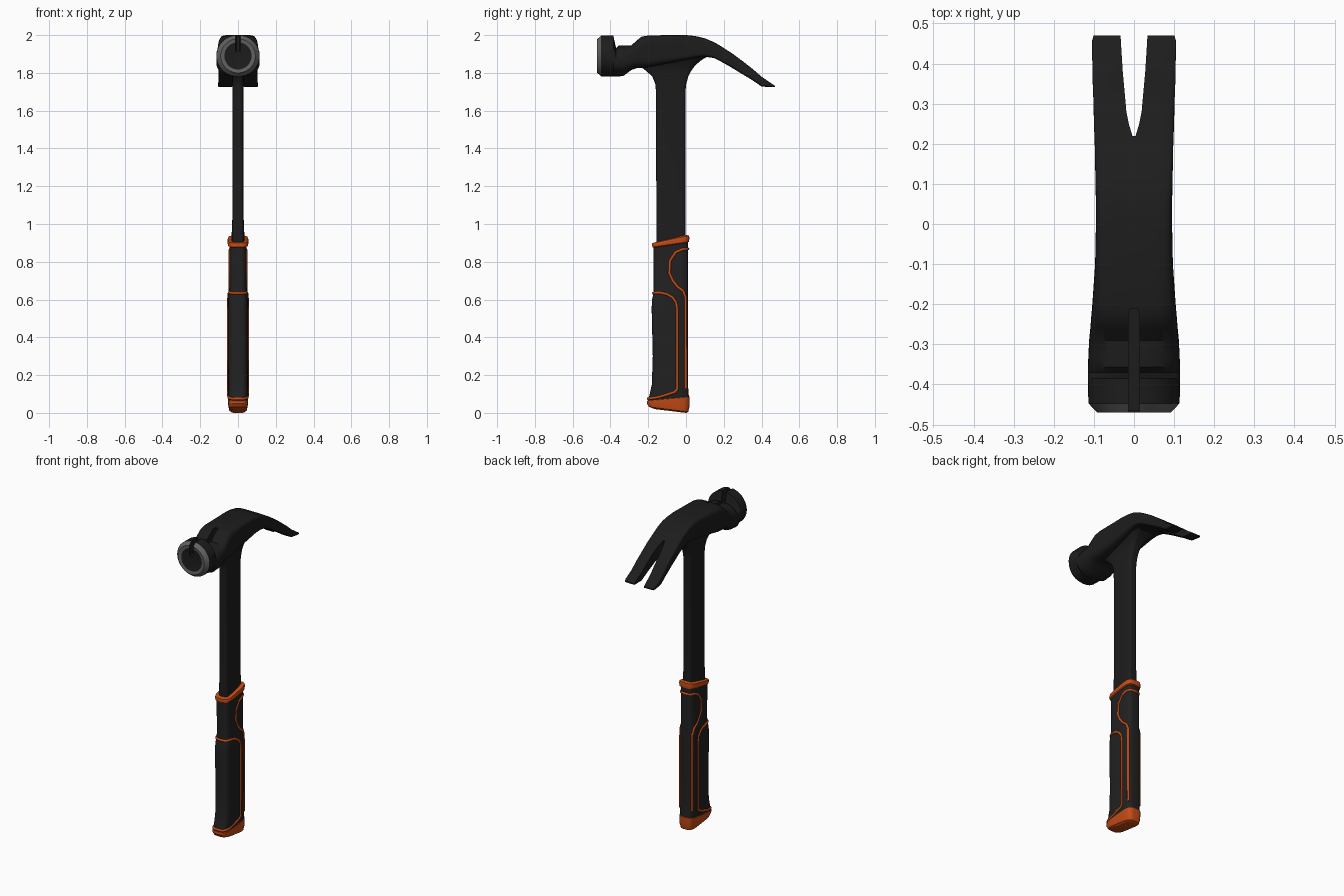
import bpy, bmesh
from math import cos, sin, pi, copysign


def material(name, rgb):
    m = bpy.data.materials.new(name)
    m.diffuse_color = (*rgb, 1)
    return m


BLACK = material("black_steel", (0.012, 0.012, 0.012))
RUBBER = material("black_rubber", (0.015, 0.015, 0.015))
GREY = material("bare_steel", (0.12, 0.12, 0.12))
ORANGE = material("orange_rubber", (0.55, 0.07, 0.008))


def section(n, count=56):
    """Unit superellipse: n=2 is round, larger n is boxier."""
    pts = []
    for i in range(count):
        a = 2 * pi * (i + 0.5) / count
        c, s = cos(a), sin(a)
        pts.append((copysign(abs(c) ** (2 / n), c), copysign(abs(s) ** (2 / n), s)))
    return pts


def loft(name, rings, mats, strip_mat=None, angle=35):
    bm = bmesh.new()
    loops = [[bm.verts.new(p) for p in ring] for ring in rings]
    for k, (a, b) in enumerate(zip(loops, loops[1:])):
        for i in range(len(a)):
            j = (i + 1) % len(a)
            f = bm.faces.new((a[i], a[j], b[j], b[i]))
            f.material_index = strip_mat(k) if strip_mat else 0
    bm.faces.new(loops[0])
    bm.faces.new(loops[-1])
    bmesh.ops.recalc_face_normals(bm, faces=bm.faces)
    me = bpy.data.meshes.new(name)
    bm.to_mesh(me)
    bm.free()
    for m in mats:
        me.materials.append(m)
    ob = bpy.data.objects.new(name, me)
    bpy.context.collection.objects.link(ob)
    smooth(ob, angle)
    return ob


def smooth(ob, angle=35):
    bpy.ops.object.select_all(action='DESELECT')
    ob.select_set(True)
    bpy.context.view_layer.objects.active = ob
    bpy.ops.object.shade_smooth_by_angle(angle=angle * pi / 180)


def upright(stations, n):
    """Rings stacked along z: (z front, z back, y front, y back, half width)."""
    return [[(hx * u, (yf + yb) / 2 + (yb - yf) / 2 * v, (zf + zb) / 2 + (zb - zf) / 2 * v)
             for u, v in section(n)] for zf, zb, yf, yb, hx in stations]


def cut(ob, outline, axis_range):
    """Cut a vertical prism with the given xy outline out of ob."""
    z0, z1 = axis_range
    cutter = loft("cutter", [[(x, y, z) for x, y in outline] for z in (z0, z1)], [BLACK])
    mod = ob.modifiers.new("cut", 'BOOLEAN')
    mod.operation, mod.solver, mod.object = 'DIFFERENCE', 'EXACT', cutter
    bpy.context.view_layer.objects.active = ob
    bpy.ops.object.modifier_apply(modifier=mod.name)
    bpy.data.objects.remove(cutter)


# Head: striking face, neck, body and claw as one loft (y, top, bottom, half width, squareness)
HEAD = [
    (-0.466, 1.962, 1.818, 0.072, 2), (-0.470, 1.98, 1.80, 0.092, 2),
    (-0.447, 2.0, 1.78, 0.114, 2), (-0.385, 2.0, 1.78, 0.115, 2),
    (-0.370, 1.93, 1.78, 0.115, 2.3), (-0.357, 1.945, 1.78, 0.115, 2.3),
    (-0.330, 1.945, 1.785, 0.114, 2.5), (-0.290, 1.945, 1.815, 0.112, 3),
    (-0.260, 1.972, 1.825, 0.109, 3.5), (-0.235, 1.992, 1.825, 0.107, 4),
    (-0.200, 1.998, 1.83, 0.104, 5), (-0.100, 2.0, 1.85, 0.097, 6),
    (0.0, 2.0, 1.87, 0.095, 7), (0.05, 1.995, 1.88, 0.095, 7),
    (0.10, 1.983, 1.886, 0.096, 8), (0.15, 1.962, 1.878, 0.097, 8),
    (0.20, 1.932, 1.852, 0.098, 8), (0.25, 1.899, 1.823, 0.100, 8),
    (0.30, 1.862, 1.792, 0.101, 8), (0.35, 1.823, 1.762, 0.103, 8),
    (0.40, 1.780, 1.728, 0.104, 8), (0.455, 1.742, 1.724, 0.105, 8),
    (0.470, 1.732, 1.724, 0.101, 8),
]
head = loft("head", [[(hx * u, y, (zt + zb) / 2 + (zt - zb) / 2 * v) for u, v in section(n)]
                     for y, zt, zb, hx, n in HEAD], [BLACK, GREY],
            lambda k: 1 if k < 2 else 0)

# Claw slot and nail-starter groove
right = [(0.034, 0.5), (0.033, 0.46), (0.028, 0.38), (0.019, 0.28), (0.013, 0.25), (0.004, 0.22)]
cut(head, right + [(-x, y) for x, y in reversed(right)], (1.6, 2.1))
cut(head, [(-0.014, -0.5), (0.014, -0.5), (0.014, -0.222), (0.008, -0.211),
           (-0.008, -0.211), (-0.014, -0.222)], (1.915, 2.1))
smooth(head)

# Shaft flaring into the head
SHAFT = [(0.85, -0.157, -0.003, 0.034), (0.97, -0.157, -0.003, 0.033), (1.05, -0.157, -0.003, 0.029),
         (1.70, -0.159, -0.003, 0.029), (1.74, -0.162, 0.001, 0.030), (1.78, -0.178, 0.012, 0.031),
         (1.81, -0.21, 0.027, 0.034), (1.84, -0.25, 0.049, 0.042), (1.87, -0.25, 0.085, 0.058),
         (1.89, -0.24, 0.12, 0.075), (1.91, -0.2, 0.11, 0.075)]
loft("shaft", upright([(z, z, a, b, h) for z, a, b, h in SHAFT], 5), [BLACK])

# Rubber grip
GRIP = [(0.06, 0.08, -0.203, 0.016, 0.051), (0.10, 0.11, -0.192, 0.013, 0.053),
        (0.15, 0.15, -0.181, 0.011, 0.052), (0.30, 0.30, -0.176, 0.010, 0.053),
        (0.55, 0.55, -0.182, 0.010, 0.053), (0.60, 0.60, -0.180, 0.010, 0.052),
        (0.635, 0.635, -0.172, 0.010, 0.050), (0.66, 0.66, -0.171, 0.010, 0.046),
        (0.88, 0.91, -0.173, 0.010, 0.046)]
loft("grip", upright(GRIP, 4), [RUBBER])

# Orange end cap and top collar
loft("end_cap", upright([(0.020, 0.0, -0.165, 0.0, 0.036), (0.032, 0.006, -0.196, 0.012, 0.047),
                         (0.050, 0.035, -0.208, 0.019, 0.052), (0.064, 0.085, -0.206, 0.019, 0.054),
                         (0.068, 0.09, -0.19, 0.01, 0.045)], 4), [ORANGE])
loft("collar", upright([(0.872, 0.900, -0.168, 0.006, 0.042), (0.878, 0.906, -0.178, 0.016, 0.053),
                        (0.890, 0.926, -0.180, 0.018, 0.056), (0.899, 0.938, -0.178, 0.016, 0.053),
                        (0.904, 0.943, -0.160, 0.000, 0.036)], 4), [ORANGE])


def on_grip(y, z):
    """Point on the +x side of the grip surface."""
    for a, b in zip(GRIP, GRIP[1:]):
        za, zb = (a[0] + a[1]) / 2, (b[0] + b[1]) / 2
        if z <= zb or b is GRIP[-1]:
            t = max(0, min(1, (z - za) / (zb - za)))
            yf, yb, hx = [a[i] + t * (b[i] - a[i]) for i in (2, 3, 4)]
            v = max(-1, min(1, (y - (yf + yb) / 2) / ((yb - yf) / 2)))
            return (hx * (1 - v ** 4) ** 0.25 - 0.002, max(yf, min(yb, y)), z)


def stripe(name, path, cyclic):
    side = []
    for (y0, z0), (y1, z1) in zip(path, path[1:]):
        steps = max(2, int(((y1 - y0) ** 2 + (z1 - z0) ** 2) ** 0.5 / 0.005))
        side += [on_grip(y0 + (y1 - y0) * i / steps, z0 + (z1 - z0) * i / steps) for i in range(steps)]
    side.append(on_grip(*path[-1]))
    side = [(max(x, 0.001), y, z) for x, y, z in side]
    pts = [(-x, y, z) for x, y, z in reversed(side)] + side
    cu = bpy.data.curves.new(name, 'CURVE')
    cu.dimensions, cu.bevel_depth, cu.bevel_resolution, cu.use_fill_caps = '3D', 0.0075, 2, True
    sp = cu.splines.new('POLY')
    sp.points.add(len(pts) - 1)
    for p, co in zip(sp.points, pts):
        p.co = (*co, 1)
    sp.use_cyclic_u = cyclic
    cu.materials.append(ORANGE)
    bpy.context.collection.objects.link(bpy.data.objects.new(name, cu))


# Orange trim lines, wrapped round the front and the back of the grip
stripe("front_trim", [(-0.175, 0.634), (-0.14, 0.637), (-0.10, 0.628), (-0.07, 0.61), (-0.053, 0.585),
                      (-0.047, 0.55), (-0.047, 0.125), (-0.06, 0.11), (-0.10, 0.097),
                      (-0.15, 0.082), (-0.20, 0.075)], True)
stripe("back_trim", [(0.01, 0.868), (-0.02, 0.866), (-0.055, 0.85), (-0.085, 0.805), (-0.088, 0.74),
                     (-0.07, 0.70), (-0.045, 0.668), (-0.015, 0.645), (-0.003, 0.61),
                     (-0.002, 0.13)], False)
